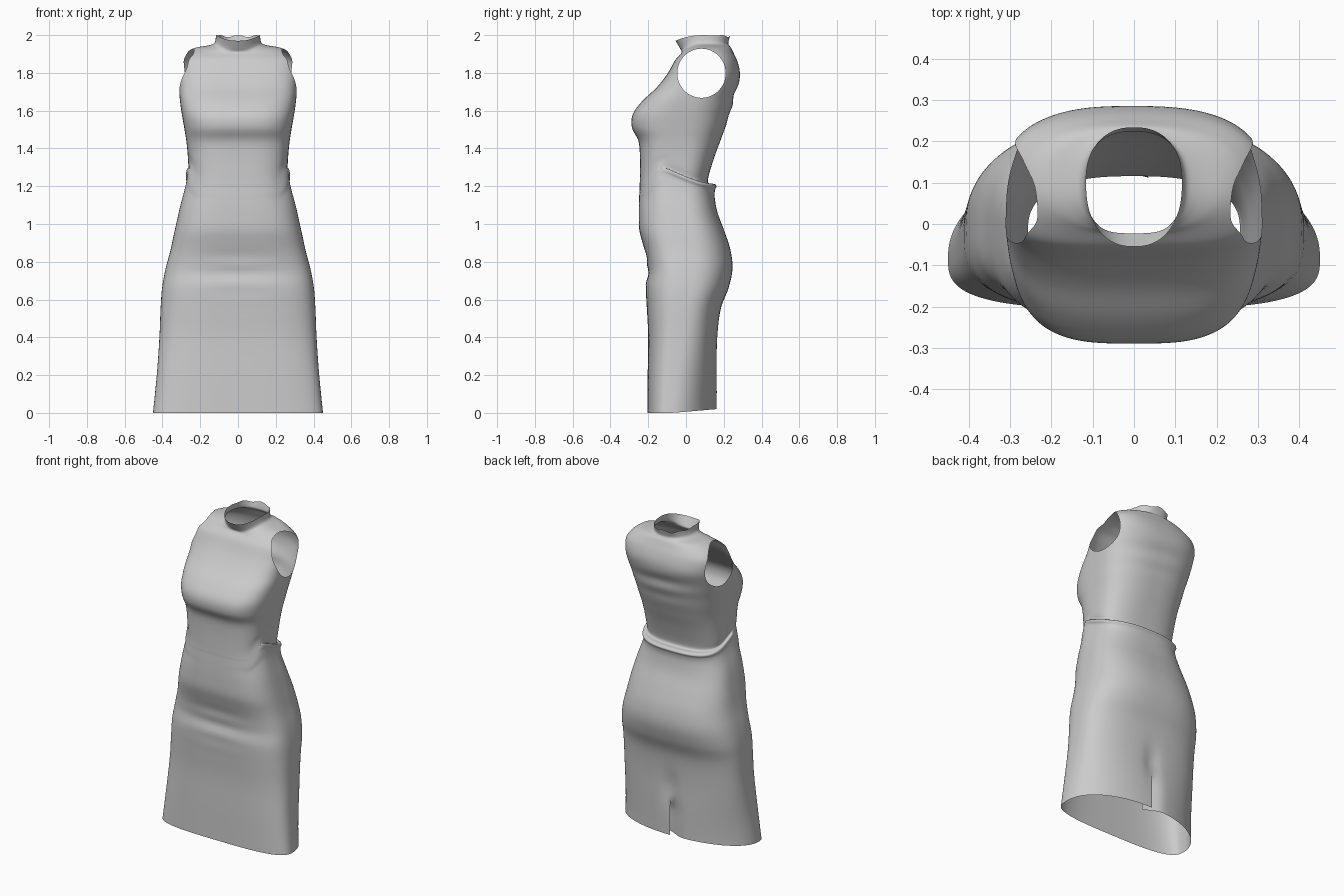
import bpy, bmesh, math

if "Cube" in bpy.data.objects:
    bpy.data.objects.remove(bpy.data.objects["Cube"])

# Dress profile rows: z, half width, front y, back y, y of widest point
ROWS = [
    (0.00, .450, -.205, .162, -.08), (0.20, .430, -.203, .164, -.06),
    (0.40, .416, -.200, .167, -.03), (0.55, .410, -.207, .184, -.01),
    (0.66, .402, -.212, .225, 0.0), (0.76, .384, -.201, .246, 0.0),
    (0.86, .358, -.218, .236, 0.0), (0.96, .336, -.246, .204, 0.0),
    (1.06, .310, -.250, .167, -.01), (1.14, .280, -.248, .152, -.02),
    (1.18, .270, -.246, .154, -.02), (1.20, .276, -.245, .162, -.02),
    (1.212, .272, -.245, .150, -.02), (1.215, .257, -.245, .118, -.02),
    (1.26, .262, -.244, .122, -.02), (1.36, .267, -.244, .152, -.02),
    (1.44, .274, -.252, .182, -.02), (1.51, .285, -.286, .207, -.01),
    (1.58, .297, -.282, .230, 0.0), (1.65, .307, -.232, .248, .03),
    (1.72, .313, -.158, .268, .07), (1.79, .318, -.102, .287, .09),
    (1.86, .315, -.062, .272, .10), (1.91, .272, -.036, .250, .10),
    (1.934, .222, -.024, .238, .10), (1.946, .155, -.024, .228, .10),
    (1.960, .124, -.032, .224, .10), (2.00, .116, -.055, .234, .10)]
N, SUB = 176, 5


def smooth(a, b, v):
    t = min(1, max(0, (v - a) / (b - a)))
    return t * t * (3 - 2 * t)


def catmull(i, t):
    p = [ROWS[min(len(ROWS) - 1, max(0, i + k))] for k in (-1, 0, 1, 2)]
    return [.5 * (2 * b + (c - a) * t + (2 * a - 5 * b + 4 * c - d) * t * t
                  + (3 * b - a - 3 * c + d) * t ** 3) for a, b, c, d in zip(*p)]


def spow(v, e):
    return math.copysign(abs(v) ** e, v)


def point(row, a):
    z, w, yf, yb, yc = row
    c, s = math.cos(a), math.sin(a)
    top = smooth(1.86, 1.95, z)
    n = 3.2 + .3 * smooth(1.6, 1.75, z) if s < 0 else 2.1 + .5 * smooth(0, .45, z)
    n = n * (1 - top) + 2.3 * top
    # the waist fold fades out towards the front
    if s < 0 and 1.14 < z < 1.36:
        fade = smooth(0, .5, -s)
        w = w * (1 - fade) + fade * (.280 - .013 * smooth(1.14, 1.36, z)
                                     - .012 * math.sin(math.pi * (z - 1.14) / .22) ** 2)
    x = w * spow(c, 2 / n)
    y = yc + (yb - yc if s > 0 else yc - yf) * spow(s, 2 / n)
    # waist seam climbs from the back towards the front
    lift = .12 * math.exp(-((z - 1.21) / .14) ** 2) * (1 - smooth(.2, .8, -s))
    dz = lift * smooth(0, 1, (.16 - y) / .42)
    # front tummy creases, back bodice creases
    if s < 0:
        y += .004 * math.sin(z * 62) * math.exp(-((z - .75) / .12) ** 2 - (x / .2) ** 2)
    else:
        y += .005 * math.sin(z * 55 + 3 * x) * math.exp(-((z - 1.67) / .12) ** 2 - (x / .2) ** 2)
        dz += .02 * s * smooth(.12, 0, z)
    # neckline dips at the front, uneven collar rim at the back
    dz -= .03 * smooth(1.86, 1.95, z) * max(0, -s) ** 2
    dz -= smooth(1.955, 2.0, z) * .012 * max(0, s) * (1 + math.sin(7 * a)) / 2
    return (x, y, z + dz)


# Lofted dress body
bm = bmesh.new()
rings = []
for i in range(len(ROWS) - 1):
    for k in range(SUB):
        rings.append(catmull(i, k / SUB))
rings.append(ROWS[-1])
grid = [[bm.verts.new(point(r, 2 * math.pi * j / N)) for j in range(N)] for r in rings]
for lo, hi in zip(grid, grid[1:]):
    for j in range(N):
        m = (j + 1) % N
        bm.faces.new((lo[j], lo[m], hi[m], hi[j]))

# Armholes: cut an ellipse cleanly through both sides
AY, AZ, RY, RZ = .082, 1.798, .128, .130


def radius(co):
    return math.hypot((co.y - AY) / RY, (co.z - AZ) / RZ)


rim = []
for e in list(bm.edges):
    a, b = e.verts
    ra, rb = radius(a.co) - 1, radius(b.co) - 1
    if abs(a.co.x) > .17 and ra * rb < 0:
        rim.append(bmesh.utils.edge_split(e, a, ra / (ra - rb))[1])
bmesh.ops.connect_verts(bm, verts=rim)
hole = [f for f in bm.faces if abs(f.calc_center_median().x) > .17
        and radius(f.calc_center_median()) < 1]
bmesh.ops.delete(bm, geom=hole, context='FACES')

# Back vent: slit the centre back and tuck one side beneath the other
VENT = .27
slit = [e for e in bm.edges if all(abs(v.co.x) < 1e-4 and v.co.y > 0 and v.co.z < VENT
                                   for v in e.verts)]
bmesh.ops.split_edges(bm, edges=slit)
under = [v for v in bm.verts if v.co.y > 0 and v.co.z < VENT and v.co.x < 1e-4
         and all(f.calc_center_median().x < 0 for f in v.link_faces)]
for v in under:
    g = math.exp(-(v.co.x / .05) ** 2) * smooth(VENT, VENT - .1, v.co.z)
    v.co.y -= .05 * g
    v.co.x += .035 * g
# hollow above the vent
for v in bm.verts:
    if v.co.y > 0:
        v.co.y -= .015 * math.exp(-(v.co.x / .05) ** 2 - ((v.co.z - .32) / .1) ** 2)

mesh = bpy.data.meshes.new("dress")
bm.to_mesh(mesh)
bm.free()
dress = bpy.data.objects.new("dress", mesh)
bpy.context.collection.objects.link(dress)
bpy.context.view_layer.objects.active = dress
dress.select_set(True)
bpy.ops.object.shade_smooth_by_angle(angle=math.radians(50))
